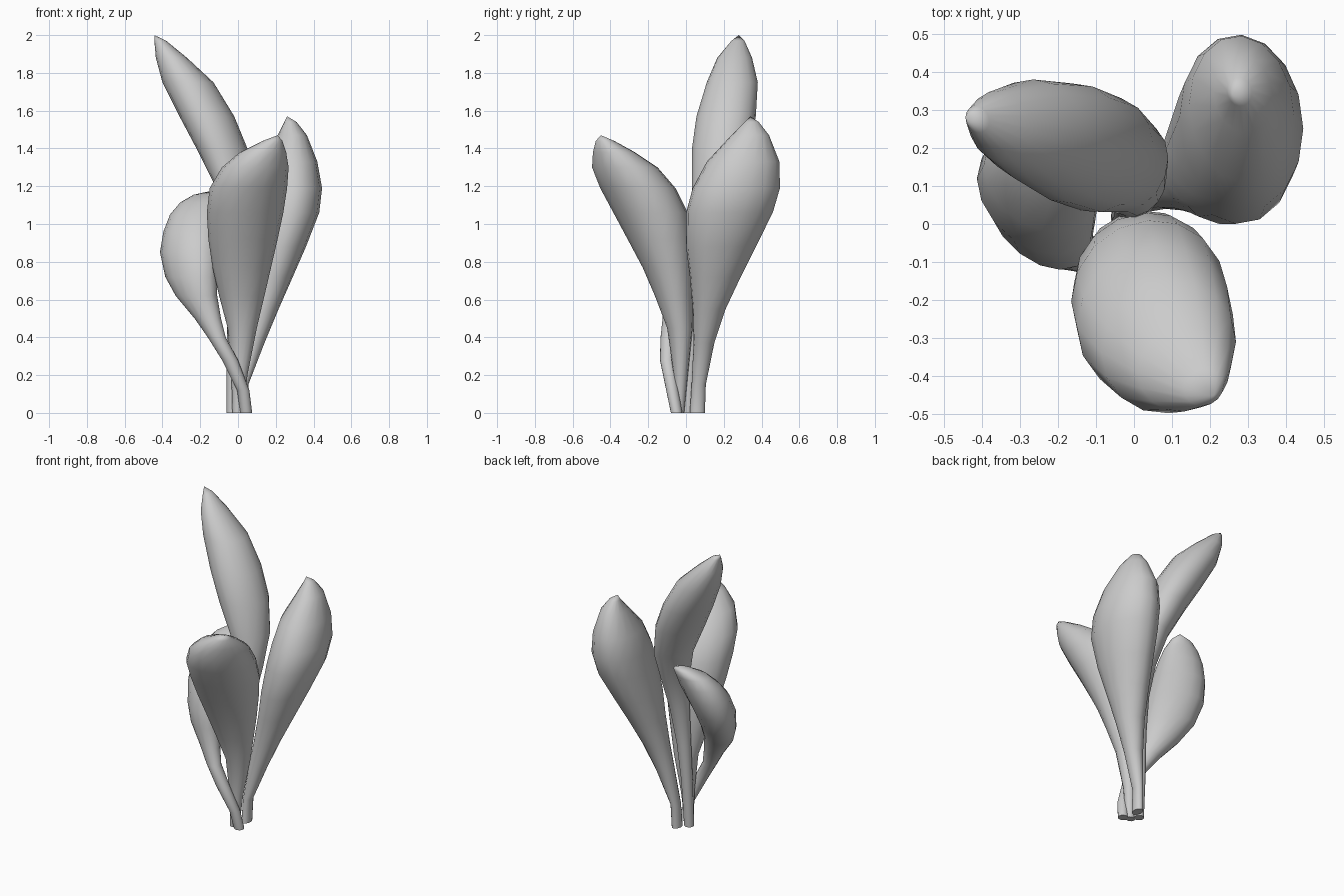
import bpy, bmesh, math

SIDES = 16


def make_leaf(name, rings, tip, skew=0.0, skew_top=None):
    """Loft oval level sections (z, x_min, x_max, y_min, y_max) up to a pointed tip."""
    skew_top = skew if skew_top is None else skew_top
    bm = bmesh.new()
    loops = []
    for z, x0, x1, y0, y1 in rings:
        cx, cy, a, b = (x0 + x1) / 2, (y0 + y1) / 2, (x1 - x0) / 2, (y1 - y0) / 2
        blend = max(0.0, (z / tip[2] - 0.65) / 0.35)
        s = skew + (skew_top - skew) * blend
        s *= min(1.0, max(0.0, (z - 0.3) / 0.4))  # round stem, slanted blade
        loop = []
        for i in range(SIDES):
            t = 2 * math.pi * i / SIDES
            loop.append(bm.verts.new((cx + a * math.cos(t), cy + b * math.sin(t + s), z)))
        loops.append(loop)
    bm.faces.new(loops[0][::-1])
    for low, high in zip(loops, loops[1:]):
        for i in range(SIDES):
            j = (i + 1) % SIDES
            bm.faces.new((low[i], low[j], high[j], high[i]))
    end = bm.verts.new(tip)
    for i in range(SIDES):
        bm.faces.new((loops[-1][i], loops[-1][(i + 1) % SIDES], end))
    bmesh.ops.recalc_face_normals(bm, faces=bm.faces)
    mesh = bpy.data.meshes.new(name)
    bm.to_mesh(mesh)
    bm.free()
    obj = bpy.data.objects.new(name, mesh)
    bpy.context.collection.objects.link(obj)
    bpy.ops.object.select_all(action='DESELECT')
    obj.select_set(True)
    bpy.context.view_layer.objects.active = obj
    bpy.ops.object.shade_smooth_by_angle(angle=math.radians(60))
    return obj


# Tallest leaf, leaning left and back
make_leaf("tall_leaf", [
    (0.00, -0.06, 0.00, -0.02, 0.04), (0.30, -0.06, 0.01, -0.01, 0.06),
    (0.55, -0.055, 0.03, 0.00, 0.08), (0.80, -0.055, 0.06, 0.01, 0.12),
    (1.00, -0.07, 0.085, 0.02, 0.185), (1.20, -0.12, 0.09, 0.03, 0.27),
    (1.40, -0.22, 0.05, 0.03, 0.335), (1.57, -0.31, -0.02, 0.055, 0.37),
    (1.75, -0.40, -0.13, 0.11, 0.38), (1.88, -0.435, -0.27, 0.165, 0.35),
    (1.97, -0.443, -0.38, 0.24, 0.31)], (-0.443, 0.28, 2.0), skew=0.2, skew_top=-0.15)

# Wide leaf at the back right
make_leaf("back_leaf", [
    (0.00, -0.005, 0.05, 0.02, 0.10), (0.15, 0.00, 0.055, 0.03, 0.105),
    (0.37, 0.025, 0.14, 0.04, 0.15), (0.55, 0.05, 0.215, 0.035, 0.21),
    (0.72, 0.07, 0.29, 0.02, 0.29), (0.88, 0.085, 0.36, 0.00, 0.37),
    (1.06, 0.105, 0.43, 0.00, 0.46), (1.19, 0.12, 0.445, 0.035, 0.498),
    (1.33, 0.145, 0.42, 0.11, 0.495), (1.47, 0.21, 0.365, 0.24, 0.44),
    (1.54, 0.245, 0.31, 0.31, 0.385)], (0.26, 0.34, 1.57), skew=-0.07)

# Wide leaf at the front
make_leaf("front_leaf", [
    (0.00, -0.03, 0.03, -0.06, -0.01), (0.20, -0.035, 0.05, -0.065, 0.01),
    (0.45, -0.055, 0.10, -0.10, 0.035), (0.62, -0.10, 0.14, -0.165, 0.035),
    (0.77, -0.135, 0.175, -0.23, 0.035), (0.92, -0.157, 0.21, -0.31, 0.03),
    (1.06, -0.165, 0.24, -0.385, 0.01), (1.19, -0.15, 0.26, -0.455, -0.055),
    (1.30, -0.085, 0.268, -0.498, -0.15), (1.38, 0.01, 0.255, -0.493, -0.27),
    (1.44, 0.13, 0.235, -0.478, -0.38)], (0.21, -0.45, 1.47), skew=0.08)

# Short bent leaf on the left, crossing low in front
make_leaf("short_leaf", [
    (0.00, 0.012, 0.075, -0.08, -0.02), (0.12, -0.005, 0.06, -0.105, -0.04),
    (0.28, -0.085, 0.00, -0.138, -0.06), (0.40, -0.16, -0.065, -0.135, -0.045),
    (0.50, -0.23, -0.09, -0.125, -0.00), (0.62, -0.33, -0.11, -0.12, 0.07),
    (0.72, -0.385, -0.11, -0.12, 0.15), (0.85, -0.413, -0.10, -0.08, 0.22),
    (0.96, -0.395, -0.09, -0.02, 0.265), (1.05, -0.36, -0.08, 0.06, 0.285),
    (1.115, -0.305, -0.08, 0.13, 0.295), (1.155, -0.235, -0.09, 0.20, 0.30)],
    (-0.12, 0.285, 1.18), skew=-0.42, skew_top=0.0)
